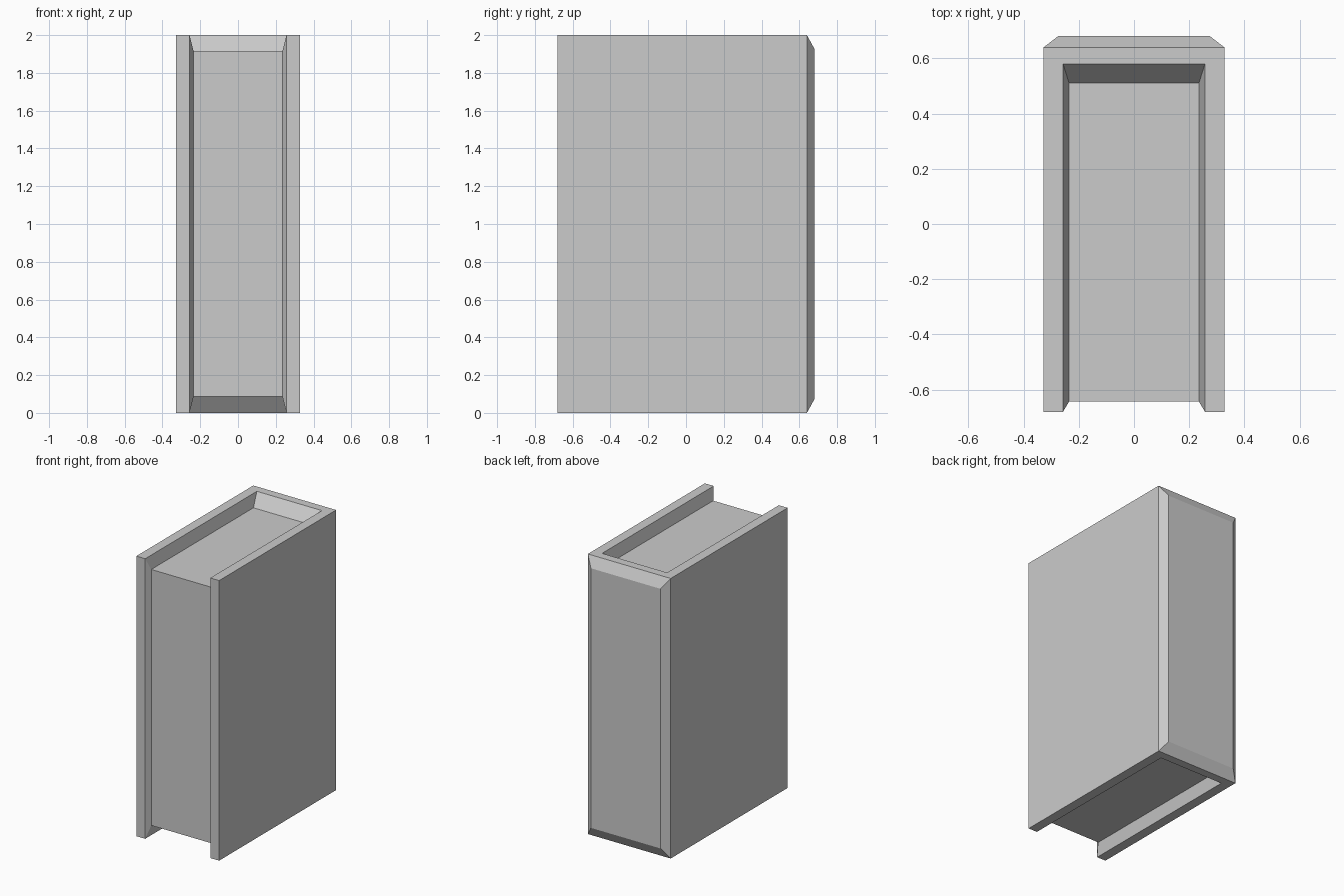
import bpy, bmesh

if "Cube" in bpy.data.objects:
    bpy.data.objects.remove(bpy.data.objects["Cube"])


def fit(faces, half_x, y_front, y_back, z_low, z_high):
    """Move the corners of a group of box faces onto the given bounds."""
    verts = {v for f in faces for v in f.verts}
    for v in verts:
        v.co = (half_x if v.co.x > 0 else -half_x,
                y_back if v.co.y > 0 else y_front,
                z_high if v.co.z > 1 else z_low)


def inset_to(bm, faces, *bounds):
    """Inset a region, then place its inner outline on the given bounds."""
    bmesh.ops.inset_region(bm, faces=faces, thickness=0.02, use_even_offset=True)
    fit(faces, *bounds)


bm = bmesh.new()

# Closed book block
bmesh.ops.create_cube(bm, size=2)
bmesh.ops.translate(bm, verts=bm.verts, vec=(0, 0, 1.0))
for v in bm.verts:
    if v.co.z > 1:
        v.co.z = 2.0
fit(bm.faces[:], 0.327, -0.68, 0.64, 0.0, 2.0)
bm.normal_update()
spine = [f for f in bm.faces if f.normal.y > 0.9]
pages = [f for f in bm.faces if abs(f.normal.z) > 0.9 or f.normal.y < -0.9]

# Chamfered spine
inset_to(bm, spine, 0.275, 0.68, 0.68, 0.073, 1.927)

# Page block: rim of the cover, then pages sunk in with sloped walls
inset_to(bm, pages, 0.257, -0.68, 0.58, 0.0, 2.0)
inset_to(bm, pages, 0.235, -0.643, 0.51, 0.087, 1.915)

bmesh.ops.recalc_face_normals(bm, faces=bm.faces)
mesh = bpy.data.meshes.new("book")
bm.to_mesh(mesh)
bm.free()
bpy.context.collection.objects.link(bpy.data.objects.new("book", mesh))
